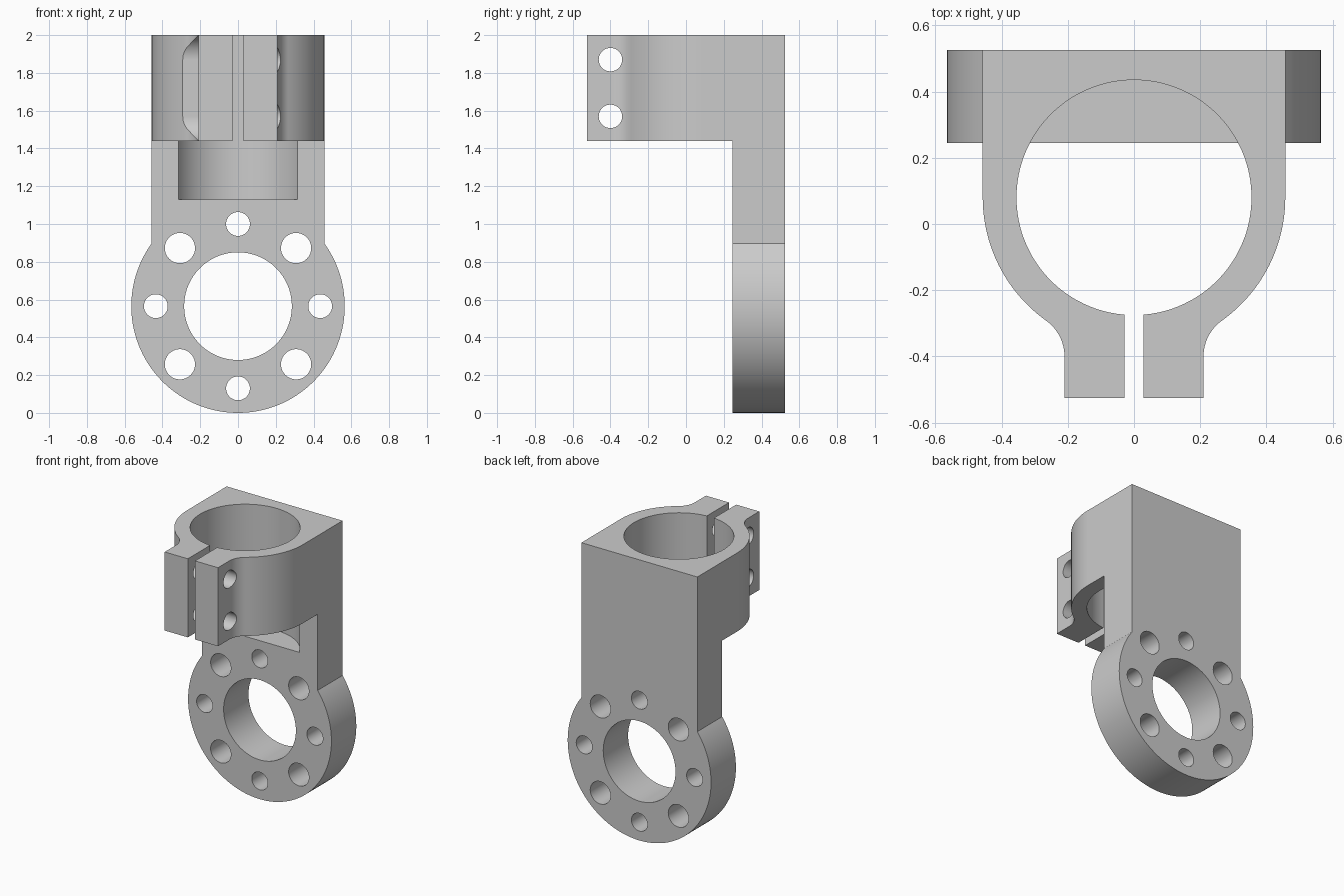
import bpy, bmesh
from math import sin, cos, pi, sqrt, atan2, asin

cube = bpy.data.objects.get("Cube")
if cube:
    bpy.data.objects.remove(cube, do_unlink=True)

steel = bpy.data.materials.new("plain grey")
steel.use_nodes = True
GREY = (0.6, 0.6, 0.6, 1)
steel.diffuse_color = GREY
steel.node_tree.nodes["Principled BSDF"].inputs["Base Color"].default_value = GREY

PLACE = {"X": lambda a, b, d: (d, a, b),
         "Y": lambda a, b, d: (a, d, b),
         "Z": lambda a, b, d: (a, b, d)}


def arc(cx, cy, r, start, end, n):
    return [(cx + r * cos(start + (end - start) * i / n),
             cy + r * sin(start + (end - start) * i / n)) for i in range(n + 1)]


def circle(cx, cy, r, n=64):
    return arc(cx, cy, r, 0, 2 * pi, n)[:-1]


def prism(name, outline, axis, low, high):
    """Extrude a closed outline along an axis."""
    bm = bmesh.new()
    rings = [[bm.verts.new(PLACE[axis](a, b, d)) for a, b in outline] for d in (low, high)]
    for ring in rings:
        bm.faces.new(ring)
    for i in range(len(outline)):
        bm.faces.new((rings[0][i - 1], rings[0][i], rings[1][i], rings[1][i - 1]))
    bmesh.ops.recalc_face_normals(bm, faces=bm.faces)
    mesh = bpy.data.meshes.new(name)
    bm.to_mesh(mesh)
    bm.free()
    mesh.materials.append(steel)
    obj = bpy.data.objects.new(name, mesh)
    bpy.context.collection.objects.link(obj)
    return obj


def combine(target, other, operation):
    """Apply a boolean and discard the helper."""
    bpy.context.view_layer.objects.active = target
    mod = target.modifiers.new(operation, "BOOLEAN")
    mod.operation, mod.object, mod.solver = operation, other, "EXACT"
    bpy.ops.object.modifier_apply(modifier=mod.name)
    bpy.data.objects.remove(other, do_unlink=True)


# Main dimensions
HALF, BACK, PLATE_FRONT = 0.457, 0.525, 0.245
BORE_Y, BORE_R = 0.08, 0.355
LUG, LUG_END, BOLT_Y = 0.21, -0.525, -0.40
CLAMP_Z, TOP = 1.44, 2.0
DISC_R = 0.565
BOLT_Z = (1.57, 1.87)

# Mounting plate: round flange blending into a straight upright
meet = asin(sqrt(DISC_R ** 2 - HALF ** 2) / DISC_R)
outline = arc(0, DISC_R, DISC_R, pi - meet, 2 * pi + meet, 128) + [(HALF, TOP), (-HALF, TOP)]
bracket = prism("clamp_bracket", outline, "Y", PLATE_FRONT, BACK)

# Clamp: half ring flowing through fillets into two lugs
drop = BORE_Y - BOLT_Y
fillet = (LUG ** 2 + drop ** 2 - HALF ** 2) / (2 * (HALF - LUG))
tangent = atan2(-drop, LUG + fillet)
right = [(HALF, BACK)] + arc(0, BORE_Y, HALF, 0, tangent, 32)
right += arc(LUG + fillet, BOLT_Y, fillet, pi + tangent, pi, 16)[1:] + [(LUG, LUG_END)]
left = [(-x, y) for x, y in reversed(right)]
combine(bracket, prism("clamp", right + left, "Z", CLAMP_Z, TOP), "UNION")

# Clamp bore, which also bites into the plate, and the clamping gap
combine(bracket, prism("bore", circle(0, BORE_Y, BORE_R, 128), "Z", 1.13, 2.1), "DIFFERENCE")
gap = [(-0.028, -0.7), (0.028, -0.7), (0.028, 0), (-0.028, 0)]
combine(bracket, prism("gap", gap, "Z", 1.3, 2.1), "DIFFERENCE")

# Bolt holes and the rounded seat for the bolt heads on one side
seat = arc(BOLT_Y, BOLT_Z[0], 0.129, pi, 2 * pi, 32) + arc(BOLT_Y, BOLT_Z[1], 0.129, 0, pi, 32)
combine(bracket, prism("bolt_seat", seat, "X", -0.7, -LUG), "DIFFERENCE")
for z in BOLT_Z:
    combine(bracket, prism("bolt_hole", circle(BOLT_Y, z, 0.062), "X", -1, 1), "DIFFERENCE")

# Flange opening and its ring of alternating small and large holes
combine(bracket, prism("opening", circle(0, DISC_R, 0.285, 128), "Y", 0, 1), "DIFFERENCE")
for i in range(8):
    a = i * pi / 4
    hole = circle(0.435 * cos(a), DISC_R + 0.435 * sin(a), 0.08 if i % 2 else 0.063)
    combine(bracket, prism("flange_hole", hole, "Y", 0, 1), "DIFFERENCE")

# Smooth curved walls, crisp edges and clean flats
bpy.ops.object.select_all(action="DESELECT")
bracket.select_set(True)
bpy.context.view_layer.objects.active = bracket
bpy.ops.object.shade_smooth_by_angle(angle=pi / 6)
weighted = bracket.modifiers.new("clean flats", "WEIGHTED_NORMAL")
weighted.keep_sharp = True
